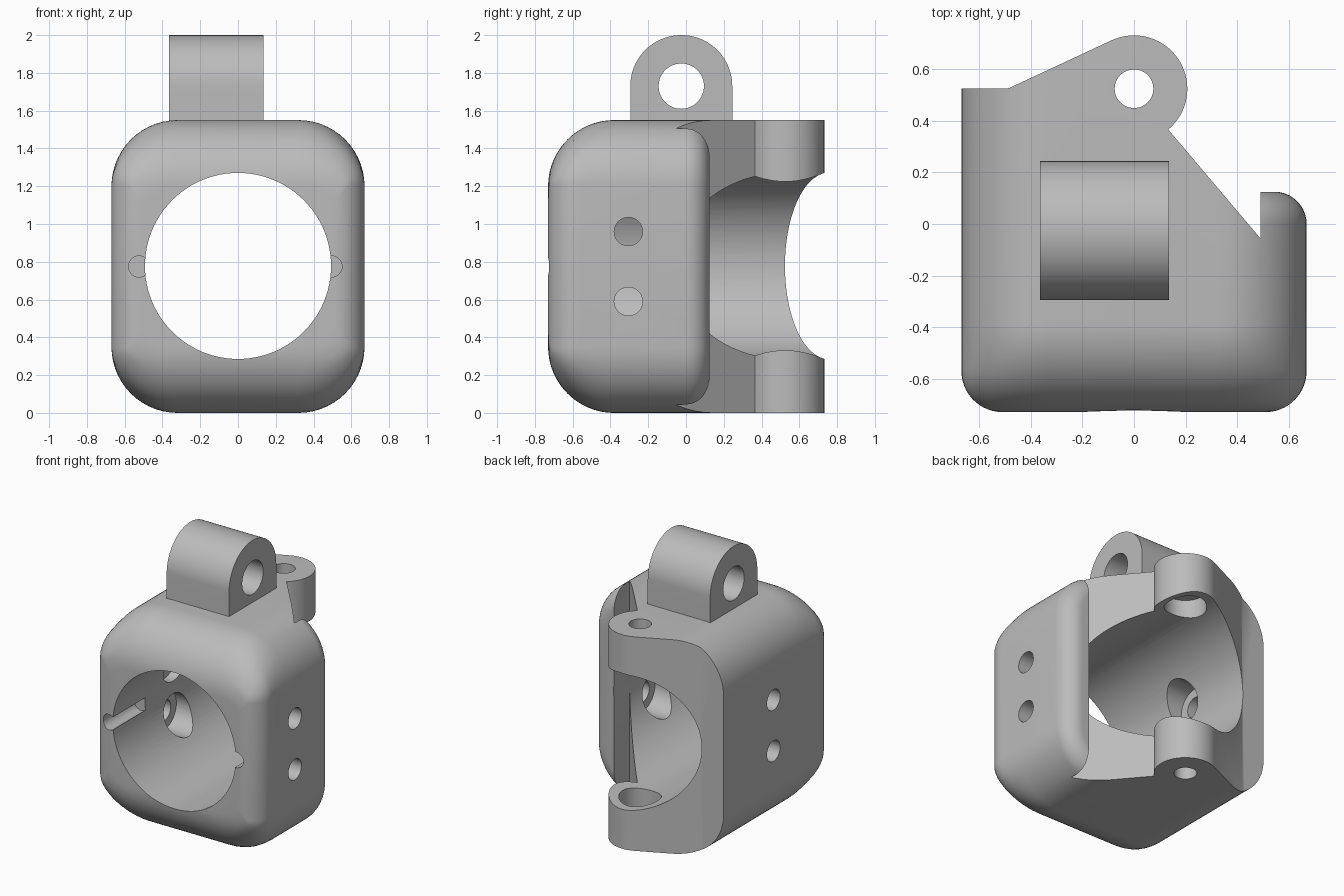
import bpy, bmesh, math

if "Cube" in bpy.data.objects:
    bpy.data.objects.remove(bpy.data.objects["Cube"])

grey = bpy.data.materials.new("plain grey")
grey.diffuse_color = (0.5, 0.5, 0.5, 1)
grey.use_nodes = True
grey.node_tree.nodes["Principled BSDF"].inputs["Base Color"].default_value = grey.diffuse_color


def finish(bm, name):
    bmesh.ops.recalc_face_normals(bm, faces=bm.faces)
    me = bpy.data.meshes.new(name)
    bm.to_mesh(me)
    bm.free()
    me.materials.append(grey)
    ob = bpy.data.objects.new(name, me)
    bpy.context.collection.objects.link(ob)
    return ob


def prism(name, pts, axis, a, b):
    """Extrude a 2D outline along an axis from a to b."""
    put = {'x': lambda u, v, w: (w, u, v),
           'y': lambda u, v, w: (u, w, v),
           'z': lambda u, v, w: (u, v, w)}[axis]
    bm = bmesh.new()
    lo, hi = [[bm.verts.new(put(u, v, w)) for u, v in pts] for w in (a, b)]
    bm.faces.new(lo)
    bm.faces.new(hi)
    for i in range(len(pts)):
        j = (i + 1) % len(pts)
        bm.faces.new((lo[i], lo[j], hi[j], hi[i]))
    return finish(bm, name)


def arc(cx, cy, r, a0, a1, n):
    return [(cx + r * math.cos(math.radians(a0 + (a1 - a0) * i / n)),
             cy + r * math.sin(math.radians(a0 + (a1 - a0) * i / n))) for i in range(n + 1)]


def boolean(ob, tool, op='DIFFERENCE'):
    mod = ob.modifiers.new("cut", 'BOOLEAN')
    mod.object, mod.operation, mod.solver = tool, op, 'EXACT'
    dg = bpy.context.evaluated_depsgraph_get()
    me = bpy.data.meshes.new_from_object(ob.evaluated_get(dg))
    ob.modifiers.clear()
    ob.data = me
    bpy.data.objects.remove(tool)


def drill(ob, axis, u, v, r, a, b, n=48):
    boolean(ob, prism("drill", arc(u, v, r, 0, 360 - 360 / n, n - 1), axis, a, b))


W, H, R, FRONT = 0.67, 0.775, 0.35, -0.73


def inset(d, r):
    return r - math.sqrt(max(0, r * r - (r - d) ** 2)) if d < r else 0


def shell(name, back, back_r):
    """Rounded-rectangle sections lofted along y, with filleted ends."""
    st = []
    for i in range(21):
        d = R * (1 - math.cos(math.pi / 2 * i / 20))
        st.append((FRONT + d, inset(d, 0.16), inset(d, R)))
    if back_r:
        for i in range(11):
            d = back_r * (1 - math.sin(math.pi / 2 * i / 10))
            st.append((back - d, inset(d, back_r), inset(d, back_r)))
    else:
        st.append((back, 0, 0))
    bm, rings = bmesh.new(), []
    for y, ix, iz in st:
        rx, rz = max(R - ix, 0.1), max(R - iz, 0.1)
        ring = []
        for q, (sx, sz) in enumerate([(1, 1), (-1, 1), (-1, -1), (1, -1)]):
            for u, v in arc(0, 0, 1, 90 * q, 90 * q + 90, 14):
                ring.append(bm.verts.new((sx * (W - ix - rx) + rx * u, y,
                                          H + sz * (H - iz - rz) + rz * v)))
        rings.append(ring)
    for a, b in zip(rings, rings[1:]):
        for i in range(len(a)):
            j = (i + 1) % len(a)
            bm.faces.new((a[i], a[j], b[j], b[i]))
    bm.faces.new(rings[0])
    bm.faces.new(rings[-1])
    return finish(bm, name)


# Housing with hinge ears: shell trimmed by its plan outline
housing = shell("housing", 0.8, 0)
plan = [(-0.8, -1), (0.49, -1), (0.49, -0.055), (0.13, 0.37)]
plan += arc(0, 0.525, 0.207, -50, 115, 32) + [(-0.49, 0.525), (-0.8, 0.525)]
boolean(housing, prism("plan", plan, 'z', -1, 3), 'INTERSECT')

# Short right wall with rounded rear edge
wall = shell("right_wall", 0.125, 0.125)
boolean(wall, prism("side", [(0.49, -1), (1, -1), (1, 1), (0.49, 1)], 'z', -1, 3), 'INTERSECT')
boolean(housing, wall, 'UNION')

# Main bore and the two blind grooves beside it
drill(housing, 'y', 0, 0.778, 0.4925, -1, 1, 96)
for x in (-0.523, 0.495):
    drill(housing, 'y', x, 0.775, 0.056, -1, -0.36, 32)

# Side screw holes, counterbored from inside
for s, y in ((1, -0.305), (-1, -0.045)):
    for z in (0.59, 0.96):
        drill(housing, 'x', y, z, 0.075, *sorted((s * 0.2, s * 0.9)))
        drill(housing, 'x', y, z, 0.14, *sorted((s * 0.2, s * 0.56)))

# Hinge ear holes, counterbored from inside
drill(housing, 'z', 0, 0.525, 0.075, -1, 3)
drill(housing, 'z', 0, 0.525, 0.14, 0.16, 1.39)

# Hanging lug on top
lug = prism("top_lug", [(-0.295, 1.5), (0.245, 1.5)] + arc(-0.025, 1.73, 0.27, 0, 180, 40),
            'x', -0.365, 0.135)
drill(lug, 'x', -0.025, 1.73, 0.12, -1, 1)

bpy.ops.object.select_all(action='DESELECT')
for ob in (housing, lug):
    ob.select_set(True)
    bpy.context.view_layer.objects.active = ob
bpy.ops.object.shade_smooth_by_angle(angle=math.radians(30))
